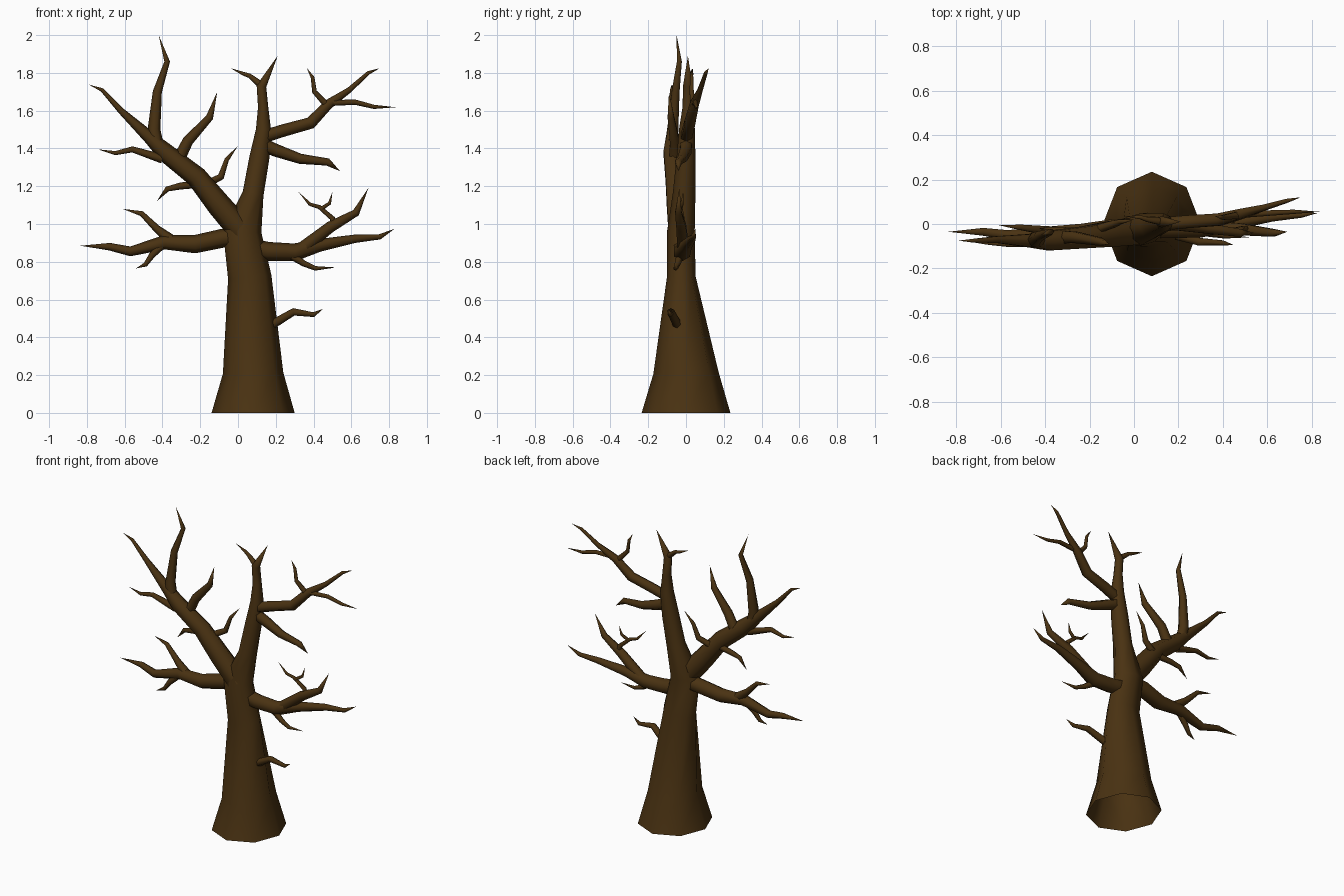
import bpy, bmesh, math
from mathutils import Vector

bark = bpy.data.materials.new("dark brown bark")
bark.diffuse_color = (0.068, 0.032, 0.006, 1)


def limb(name, pts, sides=6):
    """Tapered tube through (x, y, z, radius[, y radius]); the last point is the tip."""
    bm = bmesh.new()
    pos = [Vector(p[:3]) for p in pts]
    rings = []
    for i, p in enumerate(pts[:-1]):
        t = (pos[i + 1] - pos[i]).normalized()
        if i:
            t = (t + (pos[i] - pos[i - 1]).normalized()).normalized()
        u = Vector((0, 1, 0)).cross(t).normalized()
        v = t.cross(u)
        ru, rv = p[3], p[-1]
        rings.append([bm.verts.new(pos[i] + u * ru * math.cos(a) + v * rv * math.sin(a))
                      for a in (2 * math.pi * k / sides for k in range(sides))])
    tip = bm.verts.new(pos[-1])
    for k in range(sides):
        n = (k + 1) % sides
        for a, b in zip(rings, rings[1:]):
            bm.faces.new((a[k], a[n], b[n], b[k]))
        bm.faces.new((rings[-1][k], rings[-1][n], tip))
    me = bpy.data.meshes.new(name)
    bm.to_mesh(me)
    bm.free()
    me.materials.append(bark)
    me.shade_smooth()
    ob = bpy.data.objects.new(name, me)
    bpy.context.collection.objects.link(ob)


# Trunk, open at the bottom, flattened front to back in the middle
limb("trunk", [(.08, 0, 0, .22, .235), (.08, 0, .21, .16, .173), (.062, -.025, .72, .115, .076),
               (.022, -.027, .96, .102, .073), (.08, -.01, 1.16, .056, .06),
               (.113, 0, 1.35, .053, .05), (.135, .005, 1.5, .04, .042),
               (.133, .01, 1.62, .027, .028), (.124, .01, 1.73, .026, .026), (.21, .01, 1.89, 0)], 8)
limb("trunk_top_twig", [(.13, .01, 1.73, .02), (.06, .02, 1.785, .012),
                        (.03, .03, 1.795, .01), (-.04, .035, 1.825, 0)])
limb("trunk_stub", [(.16, -.04, .455, .025), (.295, -.08, .535, .02),
                    (.40, -.085, .52, .013), (.45, -.095, .55, 0)])

# Upper left branch and its shoots
limb("upper_left_branch", [(.03, -.03, .95, .07), (-.10, -.045, 1.10, .065), (-.22, -.06, 1.25, .056),
                           (-.38, -.075, 1.375, .05), (-.47, -.075, 1.46, .034),
                           (-.62, -.07, 1.60, .017), (-.72, -.075, 1.71, .01), (-.79, -.075, 1.738, 0)])
limb("upper_left_tall_shoot", [(-.43, -.075, 1.42, .036), (-.445, -.07, 1.5, .034),
                               (-.427, -.055, 1.70, .024), (-.375, -.035, 1.86, .015), (-.42, -.05, 2.0, 0)])
limb("upper_left_inner_shoot", [(-.33, -.06, 1.31, .034), (-.265, -.06, 1.44, .029),
                                (-.15, -.08, 1.565, .02), (-.11, -.09, 1.70, 0)])
limb("upper_left_outer_twig", [(-.40, -.08, 1.345, .025), (-.56, -.09, 1.395, .016),
                               (-.65, -.085, 1.375, .011), (-.74, -.08, 1.395, 0)])
limb("upper_left_lower_twig", [(-.15, -.05, 1.22, .024), (-.31, -.03, 1.20, .018),
                               (-.375, -.025, 1.185, .014), (-.43, -.02, 1.12, 0)])
limb("upper_left_back_twig", [(-.19, -.03, 1.20, .022), (-.09, 0, 1.25, .018),
                              (-.06, .01, 1.34, .012), (0, .02, 1.415, 0)])

# Lower left branch
limb("lower_left_branch", [(.02, -.025, .935, .05), (-.08, -.02, .925, .05), (-.23, -.04, .893, .048),
                           (-.39, -.045, .903, .038), (-.57, -.05, .855, .026),
                           (-.68, -.035, .88, .02), (-.835, -.035, .885, 0)])
limb("lower_left_upper_twig", [(-.35, -.04, .91, .032), (-.43, -.025, .975, .02),
                               (-.51, -.015, 1.055, .014), (-.61, -.005, 1.08, 0)])
limb("lower_left_lower_twig", [(-.39, -.05, .90, .022), (-.455, -.065, .835, .017),
                               (-.49, -.07, .785, .012), (-.54, -.08, .765, 0)])

# Lower right branch
limb("lower_right_branch", [(.08, -.02, .87, .05), (.16, -.02, .855, .05), (.30, -.02, .85, .047),
                            (.43, .0, .887, .034), (.62, .03, .922, .022),
                            (.75, .04, .932, .014), (.83, .05, .975, 0)])
limb("lower_right_upper_shoot", [(.34, -.015, .87, .035), (.49, -.025, .985, .03),
                                 (.625, -.04, 1.06, .02), (.69, -.035, 1.19, 0)])
limb("lower_right_curl", [(.505, -.025, .98, .018), (.50, -.02, 1.03, .014),
                          (.43, -.03, 1.09, .011), (.38, -.035, 1.105, .009), (.32, -.04, 1.17, 0)])
limb("lower_right_curl_tip", [(.44, -.03, 1.08, .011), (.485, -.02, 1.11, .009), (.50, -.015, 1.17, 0)])
limb("lower_right_lower_twig", [(.28, -.03, .835, .022), (.35, -.045, .79, .016),
                                (.41, -.055, .765, .012), (.52, -.06, .77, 0)])

# Upper right branches
limb("upper_right_branch", [(.13, .0, 1.46, .034), (.24, .01, 1.495, .033), (.385, .02, 1.535, .032),
                            (.48, .045, 1.635, .026), (.59, .075, 1.71, .015),
                            (.69, .105, 1.80, .01), (.75, .12, 1.825, 0)])
limb("upper_right_outer_twig", [(.47, .04, 1.64, .016), (.62, .05, 1.645, .014),
                                (.72, .055, 1.62, .011), (.835, .055, 1.618, 0)])
limb("upper_right_inner_twig", [(.47, .04, 1.63, .018), (.405, .03, 1.70, .013),
                                (.395, .03, 1.775, .01), (.365, .035, 1.825, 0)])
limb("middle_right_branch", [(.13, 0, 1.42, .036), (.20, 0, 1.39, .034), (.33, -.02, 1.345, .027),
                             (.475, -.04, 1.328, .02), (.54, -.04, 1.28, 0)])
